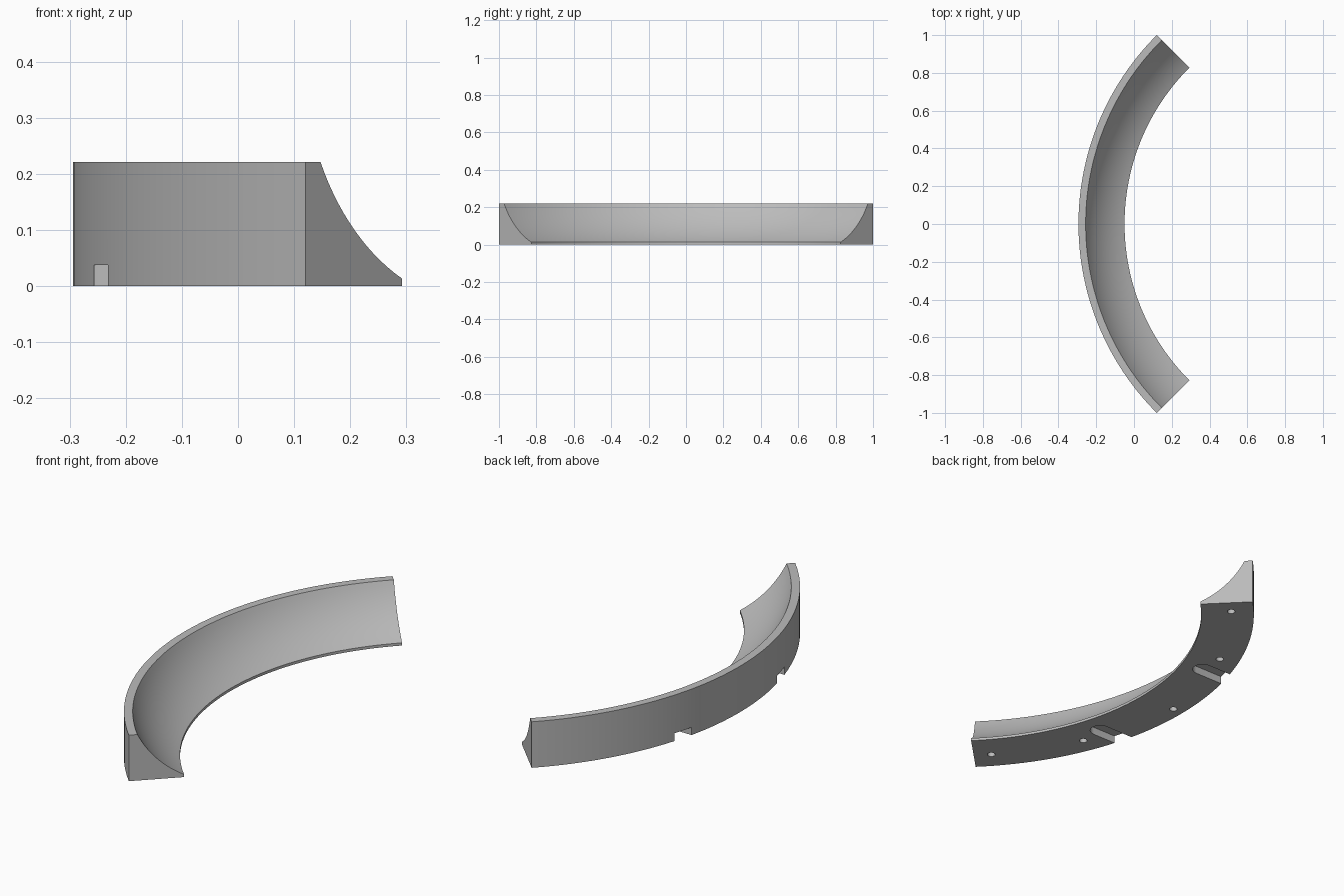
import bpy, bmesh, math
from mathutils import Vector, Matrix

cube = bpy.data.objects.get("Cube")
if cube:
    bpy.data.objects.remove(cube, do_unlink=True)

# Main sizes
CENTRE_X = 1.12
R_OUT, R_TOP, R_IN = 1.414, 1.376, 1.17
HEIGHT, LIP = 0.221, 0.013
SEGMENTS, CURVE_STEPS = 72, 14
TURN = math.radians(38)

gray = bpy.data.materials.new("plain_gray")
gray.use_nodes = True
colour = (0.5, 0.5, 0.5, 1)
gray.diffuse_color = colour
gray.node_tree.nodes["Principled BSDF"].inputs["Base Color"].default_value = colour


def make_object(name, bm):
    bmesh.ops.recalc_face_normals(bm, faces=bm.faces[:])
    mesh = bpy.data.meshes.new(name)
    bm.to_mesh(mesh)
    bm.free()
    obj = bpy.data.objects.new(name, mesh)
    bpy.context.collection.objects.link(obj)
    mesh.materials.append(gray)
    return obj


def concave_points():
    """Circular arc sagging below the chord from the inner lip to the rim."""
    a, b = Vector((R_IN, LIP)), Vector((R_TOP, HEIGHT))
    chord = b - a
    radius = chord.length / (2 * math.sin(TURN / 2))
    normal = Vector((-chord.y, chord.x)).normalized()
    centre = (a + b) / 2 + normal * radius * math.cos(TURN / 2)
    start = a - centre
    points = []
    for i in range(CURVE_STEPS + 1):
        t = TURN * i / CURVE_STEPS
        c, s = math.cos(t), math.sin(t)
        points.append(centre + Vector((start.x * c - start.y * s, start.x * s + start.y * c)))
    return points


def prism(outline, z0, z1):
    """Vertical prism from a flat outline."""
    bm = bmesh.new()
    face = bm.faces.new([bm.verts.new((x, y, z0)) for x, y in outline])
    top = bmesh.ops.extrude_face_region(bm, geom=[face])["geom"]
    verts = [v for v in top if isinstance(v, bmesh.types.BMVert)]
    bmesh.ops.translate(bm, verts=verts, vec=(0, 0, z1 - z0))
    return bm


# Quarter ring with a concave inner slope
profile = [Vector((R_OUT, 0)), Vector((R_IN, 0))] + concave_points() + [Vector((R_OUT, HEIGHT))]
bm = bmesh.new()
rings = []
for i in range(SEGMENTS + 1):
    angle = math.radians(-45 + 90 * i / SEGMENTS)
    rings.append([bm.verts.new((CENTRE_X - p.x * math.cos(angle), p.x * math.sin(angle), p.y))
                  for p in profile])
count = len(profile)
for near, far in zip(rings, rings[1:]):
    for j in range(count):
        k = (j + 1) % count
        bm.faces.new((near[j], near[k], far[k], far[j]))
bm.faces.new(rings[0])
bm.faces.new(rings[-1])
ring = make_object("curved_rail", bm)

# Round-ended slots open to the outer wall
cutters = []
half = 0.046
for side in (-1, 1):
    tip = [(-0.105 + half * math.sin(t), side * 0.37 + half * math.cos(t))
           for t in [math.pi * i / 16 for i in range(17)]]
    outline = tip + [(-0.4, side * 0.37 - half), (-0.4, side * 0.37 + half)]
    cutters.append(make_object("slot_cutter", prism(outline, -0.05, 0.037)))

# Screw holes in the underside
for x, y in ((-0.238, 0), (-0.106, 0.493), (-0.106, -0.493), (0.138, 0.866), (0.138, -0.866)):
    bm = bmesh.new()
    bmesh.ops.create_cone(bm, cap_ends=True, segments=24, radius1=0.018, radius2=0.018,
                          depth=0.14, matrix=Matrix.Translation((x, y, 0)))
    cutters.append(make_object("hole_cutter", bm))

# Cut, then drop the helpers
bpy.context.view_layer.objects.active = ring
ring.select_set(True)
for cutter in cutters:
    cutter.hide_render = True
    mod = ring.modifiers.new("cut", "BOOLEAN")
    mod.operation = "DIFFERENCE"
    mod.solver = "EXACT"
    mod.object = cutter
    bpy.ops.object.modifier_apply(modifier=mod.name)
    bpy.data.objects.remove(cutter, do_unlink=True)

bpy.ops.object.shade_smooth_by_angle(angle=math.radians(25))
